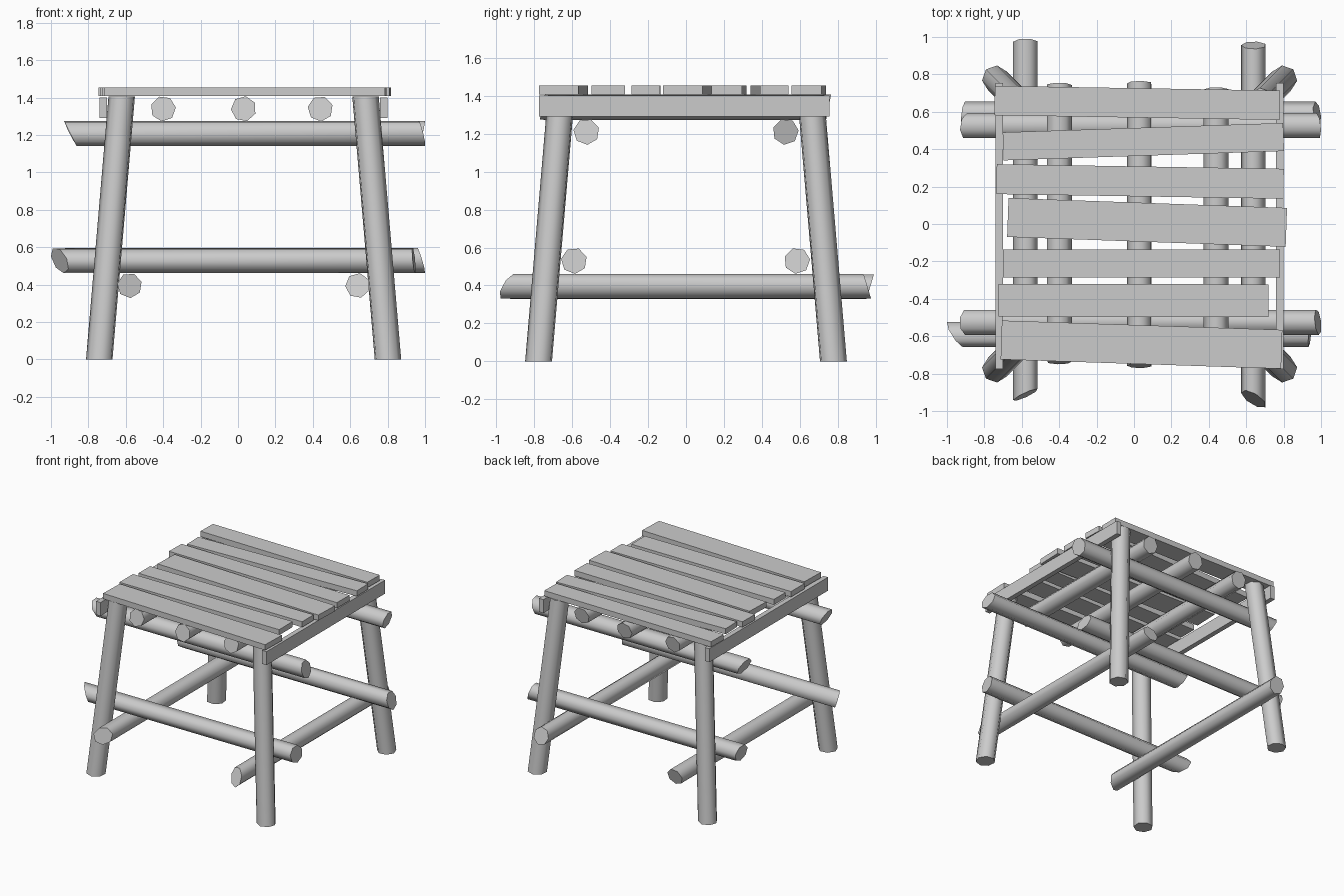
import bpy, bmesh, math
from mathutils import Vector

if "Cube" in bpy.data.objects:
    bpy.data.objects.remove(bpy.data.objects["Cube"])

SIDES = 7


def log(name, axis, p0, p1, r=0.069, cut0=(0, 0), cut1=(0, 0), phase=0.3):
    """Seven-sided pole; cut0/cut1 slant the sawn ends across the two other axes."""
    a, b = [i for i in range(3) if i != axis]
    bm = bmesh.new()
    rings = []
    for p, cut, sign in ((p0, cut0, 1), (p1, cut1, -1)):
        pts = []
        for i in range(SIDES):
            t = phase + i * math.tau / SIDES
            pts.append((r * math.cos(t), r * math.sin(t)))
        push = [cut[0] * u + cut[1] * v for u, v in pts]
        low = min(push)
        ring = []
        for (u, v), d in zip(pts, push):
            co = Vector(p)
            co[a] += u
            co[b] += v
            co[axis] += sign * (d - low)
            ring.append(bm.verts.new(co))
        rings.append(ring)
    for i in range(SIDES):
        j = (i + 1) % SIDES
        f = bm.faces.new((rings[0][i], rings[0][j], rings[1][j], rings[1][i]))
        f.smooth = True
    for ring in rings:
        cap = bm.faces.new(ring)
        for e in cap.edges:
            e.smooth = False
    bmesh.ops.recalc_face_normals(bm, faces=bm.faces[:])
    return finish(name, bm)


def finish(name, bm):
    me = bpy.data.meshes.new(name)
    bm.to_mesh(me)
    bm.free()
    ob = bpy.data.objects.new(name, me)
    bpy.context.collection.objects.link(ob)
    return ob


def board(name, centre, size, angle=0.0):
    bm = bmesh.new()
    bmesh.ops.create_cube(bm, size=1)
    bmesh.ops.scale(bm, vec=size, verts=bm.verts[:])
    ob = finish(name, bm)
    ob.location = centre
    ob.rotation_euler.z = angle
    return ob


# splayed legs
for sx, xn in ((-1, "left"), (1, "right")):
    for sy, yn in ((-1, "front"), (1, "back")):
        log(f"{yn}_{xn}_leg", 2, (0.03 + sx * 0.77, sy * 0.775, 0),
            (0.03 + sx * 0.65, sy * 0.655, 1.405), r=0.073,
            phase=math.atan2(sy, sx))

# upper and lower rails running left to right
log("front_upper_rail", 0, (-0.93, -0.525, 1.21), (1.0, -0.525, 1.21),
    cut0=(0, -0.5), cut1=(0.1, 0.25))
log("back_upper_rail", 0, (-0.93, 0.525, 1.21), (1.0, 0.525, 1.21),
    cut0=(0.1, -0.5), cut1=(0.1, -0.25), phase=0.1)
log("front_lower_rail", 0, (-1.0, -0.59, 0.53), (0.95, -0.59, 0.53),
    cut0=(-0.6, -0.35), cut1=(-0.1, 0.1))
log("back_lower_rail", 0, (-0.925, 0.585, 0.53), (1.0, 0.585, 0.53),
    cut0=(0.1, -0.2), cut1=(0.1, 0.3), phase=0.1)

# lower rails running front to back
log("left_lower_rail", 1, (-0.58, -0.945, 0.395), (-0.58, 0.99, 0.395),
    r=0.067, cut0=(0.45, 0.2), cut1=(0, -0.3))
log("right_lower_rail", 1, (0.64, -0.98, 0.395), (0.64, 0.975, 0.395),
    r=0.067, cut0=(-0.5, 0.5), cut1=(0, 0.3), phase=0.5)

# joists under the seat
for name, x, y0, y1, ph in (("left_joist", -0.40, -0.75, 0.755, 0.1),
                            ("centre_joist", 0.03, -0.77, 0.765, 0.5),
                            ("right_joist", 0.44, -0.73, 0.73, 0.3)):
    log(name, 1, (x, y0, 1.34), (x, y1, 1.34), r=0.068,
        cut0=(0, 0.2), cut1=(0, -0.2), phase=ph)

# side boards
board("left_side_board", (-0.72, -0.01, 1.345), (0.04, 1.53, 0.11))
board("right_side_board", (0.78, -0.01, 1.345), (0.04, 1.53, 0.11))

# seat planks: left x, right x, centre y at left and right, width
planks = ((-0.745, 0.78, 0.66, 0.635, 0.157),
          (-0.70, 0.80, 0.415, 0.465, 0.15),
          (-0.735, 0.80, 0.24, 0.215, 0.16),
          (-0.675, 0.815, 0.035, -0.018, 0.208),
          (-0.70, 0.78, -0.21, -0.212, 0.15),
          (-0.725, 0.72, -0.408, -0.41, 0.175),
          (-0.71, 0.79, -0.62, -0.67, 0.208))
for i, (x0, x1, ya, yb, w) in enumerate(planks, 1):
    board(f"seat_plank_{i}", ((x0 + x1) / 2, (ya + yb) / 2, 1.43),
          (x1 - x0, w, 0.045), math.atan2(yb - ya, x1 - x0))
